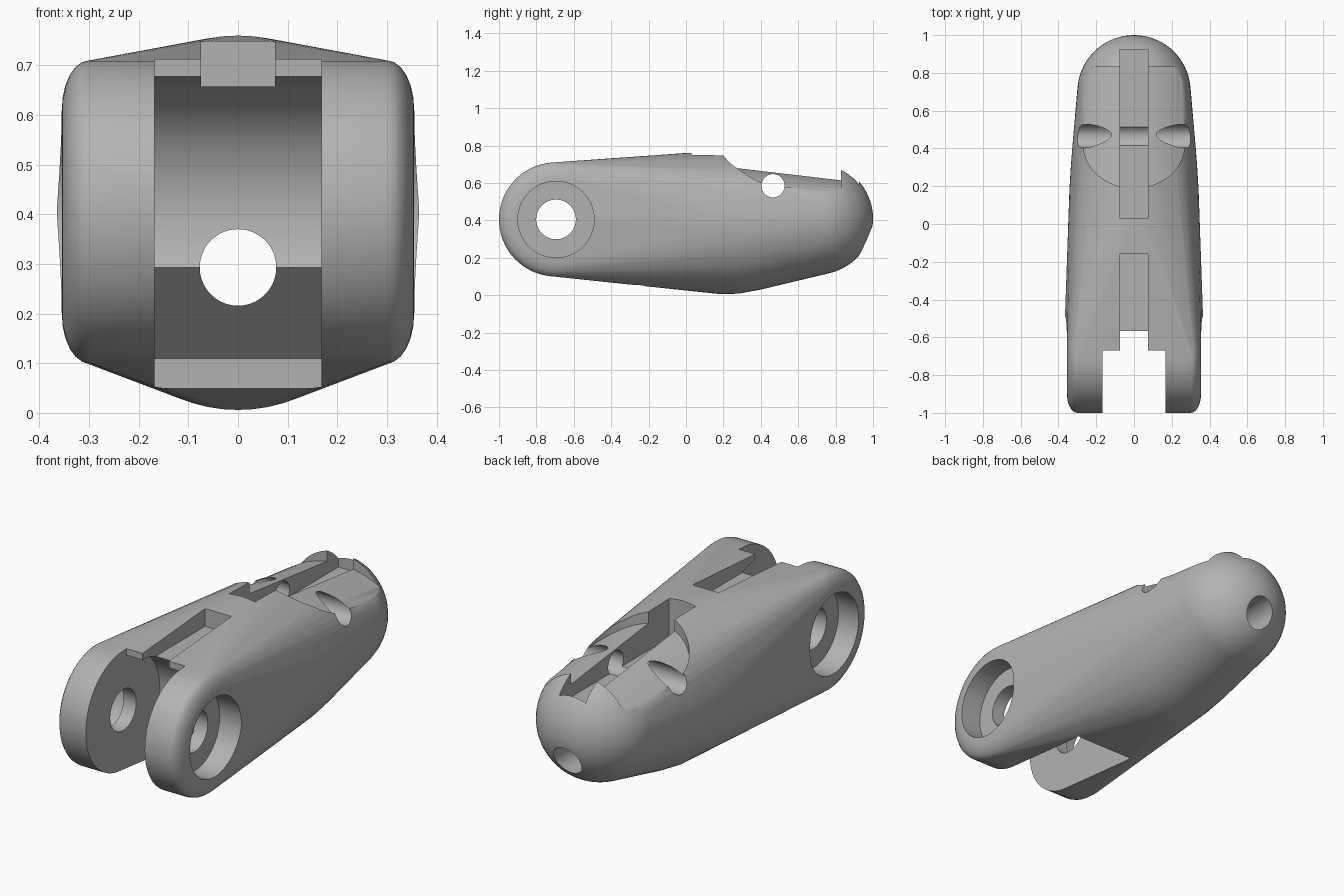
import bpy, bmesh
from math import sin, cos, pi, radians, atan
from mathutils import Matrix, Vector

if "Cube" in bpy.data.objects:
    bpy.data.objects.remove(bpy.data.objects["Cube"], do_unlink=True)

grey = bpy.data.materials.new("plain_grey")
grey.use_nodes = True
colour = (0.45, 0.45, 0.45, 1)
grey.diffuse_color = colour
grey.node_tree.nodes["Principled BSDF"].inputs["Base Color"].default_value = colour


def finish(name, bm):
    bmesh.ops.recalc_face_normals(bm, faces=bm.faces[:])
    mesh = bpy.data.meshes.new(name)
    bm.to_mesh(mesh)
    bm.free()
    mesh.materials.append(grey)
    obj = bpy.data.objects.new(name, mesh)
    bpy.context.collection.objects.link(obj)
    return obj


def prism(name, points, axis, low, high):
    """Extrude a 2D outline along x (points are y, z) or z (points are x, y)."""
    bm = bmesh.new()
    at = (lambda p, t: (t, *p)) if axis == "x" else (lambda p, t: (*p, t))
    face = bm.faces.new([bm.verts.new(at(p, low)) for p in points])
    step = Vector(at((0, 0), high - low))
    new = bmesh.ops.extrude_face_region(bm, geom=[face])["geom"]
    bmesh.ops.translate(bm, vec=step, verts=[v for v in new if isinstance(v, bmesh.types.BMVert)])
    return finish(name, bm)


def box(name, x, y, z):
    return prism(name, [(y[0], z[0]), (y[1], z[0]), (y[1], z[1]), (y[0], z[1])], "x", x[0], x[1])


def rod(name, centre, direction, radius, length):
    bm = bmesh.new()
    turn = Vector((0, 0, 1)).rotation_difference(Vector(direction)).to_matrix().to_4x4()
    bmesh.ops.create_cone(bm, cap_ends=True, segments=80, radius1=radius, radius2=radius,
                          depth=length, matrix=Matrix.Translation(centre) @ turn)
    return finish(name, bm)


def cut(target, cutter):
    mod = target.modifiers.new("cut", "BOOLEAN")
    mod.operation = "DIFFERENCE"
    mod.solver = "EXACT"
    mod.object = cutter
    bpy.context.view_layer.objects.active = target
    bpy.ops.object.modifier_apply(modifier=mod.name)
    bpy.data.objects.remove(cutter, do_unlink=True)


# Body: hull around the hinge discs, oval ribs and the round tip
HINGE = (-0.695, 0.405)
bm = bmesh.new()
turns = [2 * pi * i / 72 for i in range(72)]
for side in (-1, 1):
    for i in range(7):
        a = i / 6 * pi / 2
        x, r = 0.3 + 0.055 * sin(a), 0.205 + 0.1 * cos(a)
        for t in turns:
            bm.verts.new((side * x, HINGE[0] + r * cos(t), HINGE[1] + r * sin(t)))
# Each rib: y, half width, bottom, top
for y, w, low, high in [(-0.48, 0.365, 0.2, 0.61), (0, 0.348, 0.028, 0.76),
                        (0.18, 0.342, 0.006, 0.757), (0.28, 0.336, 0.008, 0.745),
                        (0.4, 0.327, 0.03, 0.73)]:
    for t in turns:
        bm.verts.new((w * cos(t), y, (low + high) / 2 + (high - low) / 2 * sin(t)))
bmesh.ops.create_uvsphere(bm, u_segments=48, v_segments=32, radius=0.3,
                          matrix=Matrix.Translation((0, 0.7, 0.41)) @ Matrix.Rotation(pi / 2, 4, "X"))
bmesh.ops.delete(bm, geom=bm.edges[:] + bm.faces[:], context="EDGES_FACES")
hull = bmesh.ops.convex_hull(bm, input=bm.verts[:])
bmesh.ops.delete(bm, geom=[v for v in bm.verts if not v.link_faces], context="VERTS")
body = finish("finger_segment", bm)

# Fork gap: round clearance with a sloped stop below
arc = [radians(90 - 114.2 * i / 32) for i in range(33)]
gap = [(-1.2, -0.1), (-1.2, 0.9), (-0.67, 0.9)]
gap += [(-0.67 + 0.273 * cos(a), 0.405 + 0.273 * sin(a)) for a in arc]
gap += [(-0.225, 0.11), (-0.225, -0.1)]
cut(body, prism("fork_gap", gap, "x", -0.168, 0.168))

# Hinge hole and counterbores
cut(body, rod("hinge_hole", (0, *HINGE), (1, 0, 0), 0.106, 2))
for side in (-1, 1):
    cut(body, rod("counterbore", (side * 0.44, *HINGE), (1, 0, 0), 0.204, 0.4))

# Nail recess with a crowned, sloping floor
curve = [pi + pi * i / 32 for i in range(33)]
plan = [(0.268 * cos(a), 0.42 + 0.23 * sin(a)) for a in curve] + [(0.268, 0.83), (-0.268, 0.83)]
recess = prism("nail_recess", plan, "z", 0.4, 0.9)
cut(recess, rod("recess_floor", (0, 0.5, 0.168), (0, 1, -0.117), 0.487, 2))
cut(body, recess)

# Cord slots, cross pin hole and cord tunnel
cut(body, box("rear_slot", (-0.075, 0.075), (0.03, 0.925), (0.548, 0.9)))
cut(body, box("front_slot", (-0.075, 0.075), (-0.8, -0.16), (0.657, 0.9)))
cut(body, rod("pin_hole", (0, 0.465, 0.585), (1, 0, 0), 0.062, 2))
cut(body, rod("cord_tunnel", (0, 0.4, 0.293), (0, 1, 0), 0.077, 1.8))

bpy.ops.object.select_all(action="DESELECT")
body.select_set(True)
bpy.context.view_layer.objects.active = body
bpy.ops.object.shade_smooth_by_angle(angle=radians(30))
